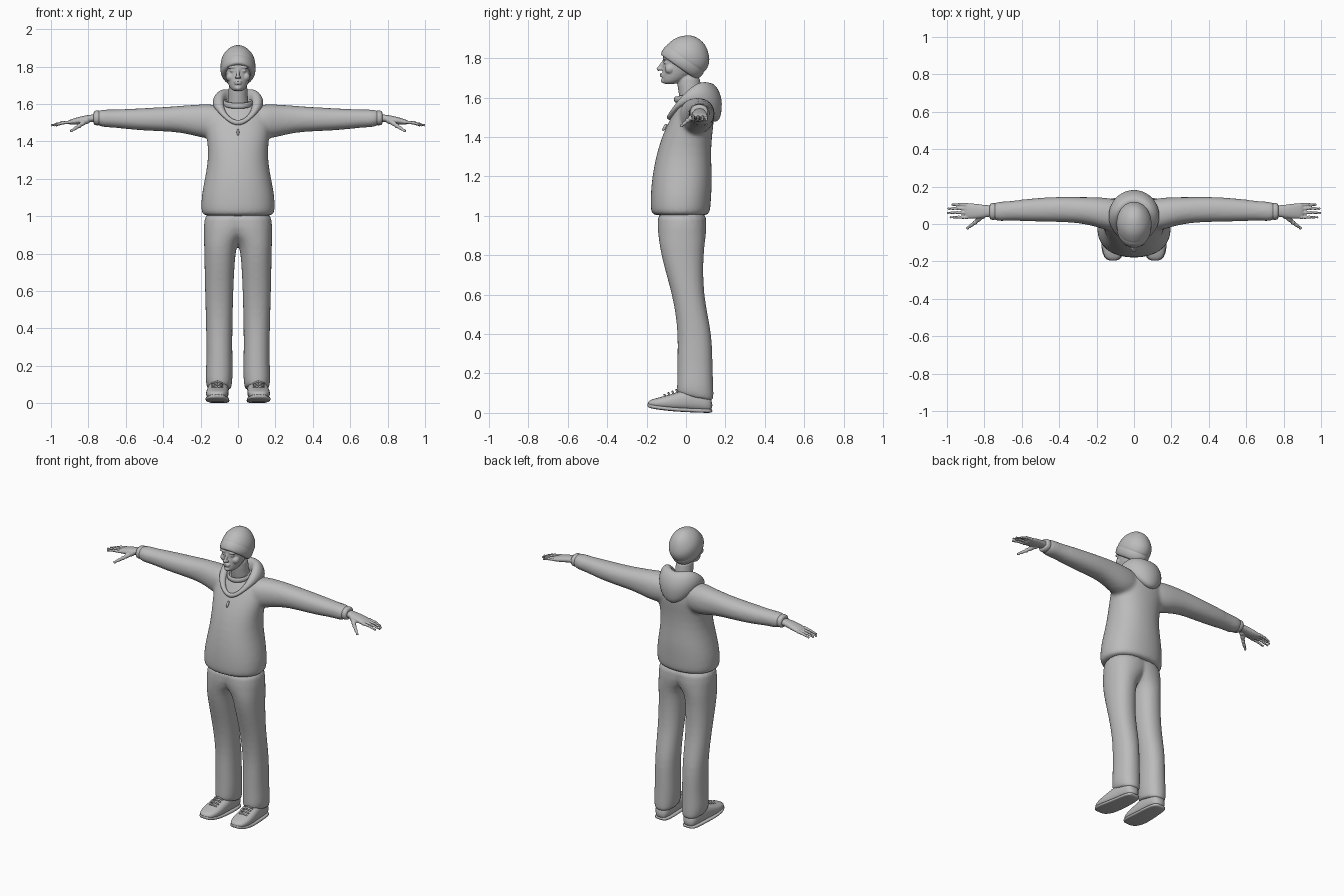
import bpy, bmesh
from math import sin, cos, pi, radians
from mathutils import Matrix, Vector

if "Cube" in bpy.data.objects:
    bpy.data.objects.remove(bpy.data.objects["Cube"], do_unlink=True)

GREY = (0.5, 0.5, 0.5, 1)
grey = bpy.data.materials.new("plain_grey")
grey.use_nodes = True
grey.diffuse_color = GREY
grey.node_tree.nodes["Principled BSDF"].inputs["Base Color"].default_value = GREY


def power(value, exponent):
    return abs(value) ** exponent * (1 if value >= 0 else -1)


def skin(bm, rings, closed=False):
    """Join rings of points with quads, capping the ends unless closed."""
    rows = [[bm.verts.new(p) for p in ring] for ring in rings]
    pairs = list(zip(rows, rows[1:] + rows[:1]))
    for a, b in pairs if closed else pairs[:-1]:
        for i in range(len(a)):
            j = (i + 1) % len(a)
            bm.faces.new((a[i], a[j], b[j], b[i]))
    if not closed:
        bm.faces.new(rows[0])
        bm.faces.new(rows[-1])
    return [v for row in rows for v in row]


def loft(bm, axis, rows, count=20, exponent=0.9):
    """Rows are (position, low, high, low, high) across the given axis."""
    rings = []
    for pos, a0, a1, b0, b1 in rows:
        ring = []
        for k in range(count):
            t = 2 * pi * k / count
            a = (a0 + a1 + (a1 - a0) * power(cos(t), exponent)) / 2
            b = (b0 + b1 + (b1 - b0) * power(sin(t), exponent)) / 2
            ring.append({"X": (pos, a, b), "Y": (a, pos, b), "Z": (a, b, pos)}[axis])
        rings.append(ring)
    return skin(bm, rings)


def even(rows):
    """Expand (position, half width, low, high) into symmetric rows."""
    return [(p, -w, w, lo, hi) for p, w, lo, hi in rows]


def blob(bm, centre, size):
    place = Matrix.Translation(centre) @ Matrix.Diagonal((*size, 1))
    bmesh.ops.create_uvsphere(bm, u_segments=14, v_segments=10, radius=1, matrix=place)


def limb(bm, points, radii):
    """Chain of tapered rods with rounded joints."""
    points = [Vector(p) for p in points]
    for p, r in zip(points, radii):
        blob(bm, p, (r, r, r))
    for a, b, ra, rb in zip(points, points[1:], radii, radii[1:]):
        turn = (b - a).to_track_quat("Z", "Y").to_matrix().to_4x4()
        bmesh.ops.create_cone(bm, cap_ends=True, segments=12, radius1=ra, radius2=rb,
                              depth=(b - a).length,
                              matrix=Matrix.Translation((a + b) / 2) @ turn)


def finish(name, bm, mirror=False, subdivide=1, voxel=0, relax=0):
    bmesh.ops.recalc_face_normals(bm, faces=bm.faces)
    mesh = bpy.data.meshes.new(name)
    bm.to_mesh(mesh)
    bm.free()
    mesh.polygons.foreach_set("use_smooth", [True] * len(mesh.polygons))
    mesh.materials.append(grey)
    obj = bpy.data.objects.new(name, mesh)
    bpy.context.collection.objects.link(obj)
    if mirror:
        obj.modifiers.new("Mirror", "MIRROR").use_mirror_merge = False
    if subdivide:
        sub = obj.modifiers.new("Subdivide", "SUBSURF")
        sub.levels = sub.render_levels = subdivide
    if voxel:
        remesh = obj.modifiers.new("Fuse", "REMESH")
        remesh.mode = "VOXEL"
        remesh.voxel_size = voxel
        remesh.use_smooth_shade = True
    if relax:
        smooth = obj.modifiers.new("Relax", "SMOOTH")
        smooth.factor = 0.5
        smooth.iterations = relax
    return obj


# Jacket: body and sleeve fused into one cloth surface
bm = bmesh.new()
loft(bm, "Z", even([
    (1.0, .185, -.165, .11), (1.01, .2, -.182, .125), (1.1, .2, -.182, .13),
    (1.19, .182, -.175, .135), (1.3, .16, -.155, .128), (1.4, .165, -.125, .132),
    (1.48, .178, -.088, .145), (1.55, .165, -.05, .14), (1.595, .12, -.02, .125),
    (1.62, .07, .0, .1)]))
loft(bm, "X", [
    (.06, -.03, .13, 1.43, 1.59), (.14, -.04, .14, 1.41, 1.6), (.2, -.015, .145, 1.42, 1.6),
    (.3, .006, .145, 1.447, 1.592), (.4, .01, .147, 1.453, 1.584), (.52, .012, .14, 1.458, 1.578),
    (.6, .015, .132, 1.466, 1.574), (.68, .018, .12, 1.475, 1.57), (.72, .012, .122, 1.474, 1.572),
    (.75, .022, .112, 1.486, 1.566), (.76, .03, .105, 1.493, 1.558)])
finish("jacket", bm, mirror=True, voxel=.01, relax=10)

# Sleeve cuffs
bm = bmesh.new()
loft(bm, "X", [(.735, .03, .105, 1.492, 1.558), (.742, .02, .114, 1.484, 1.567),
               (.768, .022, .112, 1.487, 1.565), (.773, .03, .105, 1.494, 1.558)])
finish("cuff", bm, mirror=True)

# Hood: collar that starts as a V on the chest and swells into a hanging pouch
bm = bmesh.new()
rings = []
for i in range(40):
    t = 2 * pi * i / 40
    back = (1 - cos(t)) / 2
    thick, tall = .012 + .035 * back, .014 + .076 * back ** 1.5
    ring = []
    for k in range(16):
        s = 2 * pi * k / 16
        out = thick * cos(s) - .012 * back * sin(s)
        drop = .02 * back ** 6 if sin(s) < -.5 else 0
        ring.append((sin(t) * (.105 + out), .025 - cos(t) * (.11 + out),
                     1.5 + .085 * back + .0675 * sin(t) ** 2 + tall * sin(s) - drop))
    rings.append(ring)
skin(bm, rings, closed=True)
finish("hood", bm)

# Round shirt collar
bm = bmesh.new()
rings = []
for i in range(28):
    t = 2 * pi * i / 28
    rings.append([((.072 + .009 * cos(s)) * sin(t), .025 - (.078 + .009 * cos(s)) * cos(t),
                   1.605 - .015 * cos(t) + .016 * sin(s))
                  for s in (2 * pi * k / 10 for k in range(10))])
skin(bm, rings, closed=True)
finish("shirt_collar", bm)

# Zip pull
bm = bmesh.new()
loft(bm, "Z", even([(1.43, .006, -.125, -.108), (1.45, .008, -.117, -.1),
                    (1.468, .006, -.108, -.09)]), count=8, exponent=.5)
finish("zip_pull", bm)

# Trousers with hems that hang lower at the heel
bm = bmesh.new()
verts = loft(bm, "Z", [
    (.075, .04, .16, -.035, .132), (.08, .034, .167, -.047, .142), (.13, .028, .176, -.047, .14),
    (.2, .028, .17, -.045, .137), (.3, .03, .17, -.044, .135), (.4, .029, .171, -.043, .13),
    (.5, .027, .174, -.053, .11), (.6, .024, .177, -.072, .093), (.7, .02, .179, -.1, .088),
    (.8, .013, .181, -.127, .09), (.87, .0, .183, -.138, .098), (.93, -.08, .184, -.146, .106),
    (1.05, -.12, .186, -.15, .11)])
for v in verts:
    if v.co.z < .1:
        v.co.z -= .2 * (v.co.y - .05)
finish("trousers", bm, mirror=True, voxel=.01, relax=4)

# Shoes, soles and laces
shoe = [(-.195, .092, .132, .035, .055), (-.18, .068, .158, .028, .068),
        (-.13, .05, .174, .02, .08), (-.06, .05, .17, .012, .1), (.02, .048, .16, .008, .13),
        (.1, .052, .152, .005, .11), (.135, .07, .135, .005, .07)]
bm = bmesh.new()
loft(bm, "Y", shoe, exponent=.8)
finish("shoe", bm, mirror=True)
bm = bmesh.new()
loft(bm, "Y", [(y * 1.01, a - .003, b + .003, lo - .005, lo + .016)
               for y, a, b, lo, hi in shoe], exponent=.5)
finish("sole", bm, mirror=True)
bm = bmesh.new()
for i in range(4):
    y, z = -.105 + .02 * i, .087 + .008 * i
    limb(bm, [(.085, y, z - .004), (.11, y - .004, z + .005), (.137, y, z - .004)], [.005] * 3)
finish("laces", bm, mirror=True, subdivide=0)

# Hands: palm, four fingers and thumb fused
bm = bmesh.new()
loft(bm, "X", [(.73, .04, .1, 1.505, 1.55), (.79, .038, .1, 1.504, 1.543),
               (.83, .028, .107, 1.495, 1.537), (.88, .027, .112, 1.488, 1.523),
               (.91, .032, .11, 1.49, 1.513)])
for y, length in ((.036, .085), (.06, .1), (.082, .095), (.103, .075)):
    limb(bm, [(.895, y, 1.504), (.895 + length / 2, y * 1.02, 1.499),
              (.895 + length, y, 1.487)], (.0115, .0095, .0075))
limb(bm, [(.81, .045, 1.512), (.85, .008, 1.483), (.89, -.022, 1.457)], (.019, .013, .009))
finish("hand", bm, mirror=True, voxel=.004, relax=3)

# Head and neck with sculpted features
bm = bmesh.new()
loft(bm, "Z", even([
    (1.668, .018, -.11, -.06), (1.676, .036, -.12, -.03), (1.7, .052, -.124, .02),
    (1.74, .066, -.121, .06), (1.777, .072, -.116, .08), (1.8, .075, -.122, .085),
    (1.84, .075, -.112, .09), (1.88, .05, -.07, .07)]), exponent=1)
loft(bm, "Z", even([(1.56, .062, -.03, .095), (1.61, .055, -.035, .085),
                    (1.66, .052, -.045, .075), (1.73, .05, -.05, .07)]), exponent=1)
limb(bm, [(0, -.113, 1.785), (0, -.139, 1.746)], (.008, .011))
for z, width in ((1.719, .024), (1.709, .021)):
    blob(bm, (0, -.122, z), (width, .011, .0055))
blob(bm, (0, -.112, 1.686), (.02, .016, .014))
for side in (-1, 1):
    blob(bm, (side * .011, -.128, 1.743), (.008, .009, .007))
    blob(bm, (side * .032, -.108, 1.796), (.026, .011, .007))
    blob(bm, (side * .03, -.103, 1.778), (.015, .012, .009))
    blob(bm, (side * .042, -.082, 1.745), (.024, .027, .025))
finish("head", bm, voxel=.004, relax=3)

# Knitted cap tilted back over the ears, with a soft fold
bm = bmesh.new()
loft(bm, "Z", even([
    (-.004, .074, -.105, .098), (.0, .085, -.115, .11), (.022, .094, -.12, .12),
    (.045, .094, -.119, .121), (.05, .092, -.115, .116), (.058, .095, -.116, .122),
    (.09, .092, -.108, .12), (.12, .082, -.095, .107), (.155, .055, -.062, .07),
    (.175, .022, -.025, .03)]), count=28, exponent=1)
cap = finish("knitted_cap", bm, subdivide=2)
cap.location = (0, -.035, 1.755)
cap.rotation_euler.x = radians(-35)
